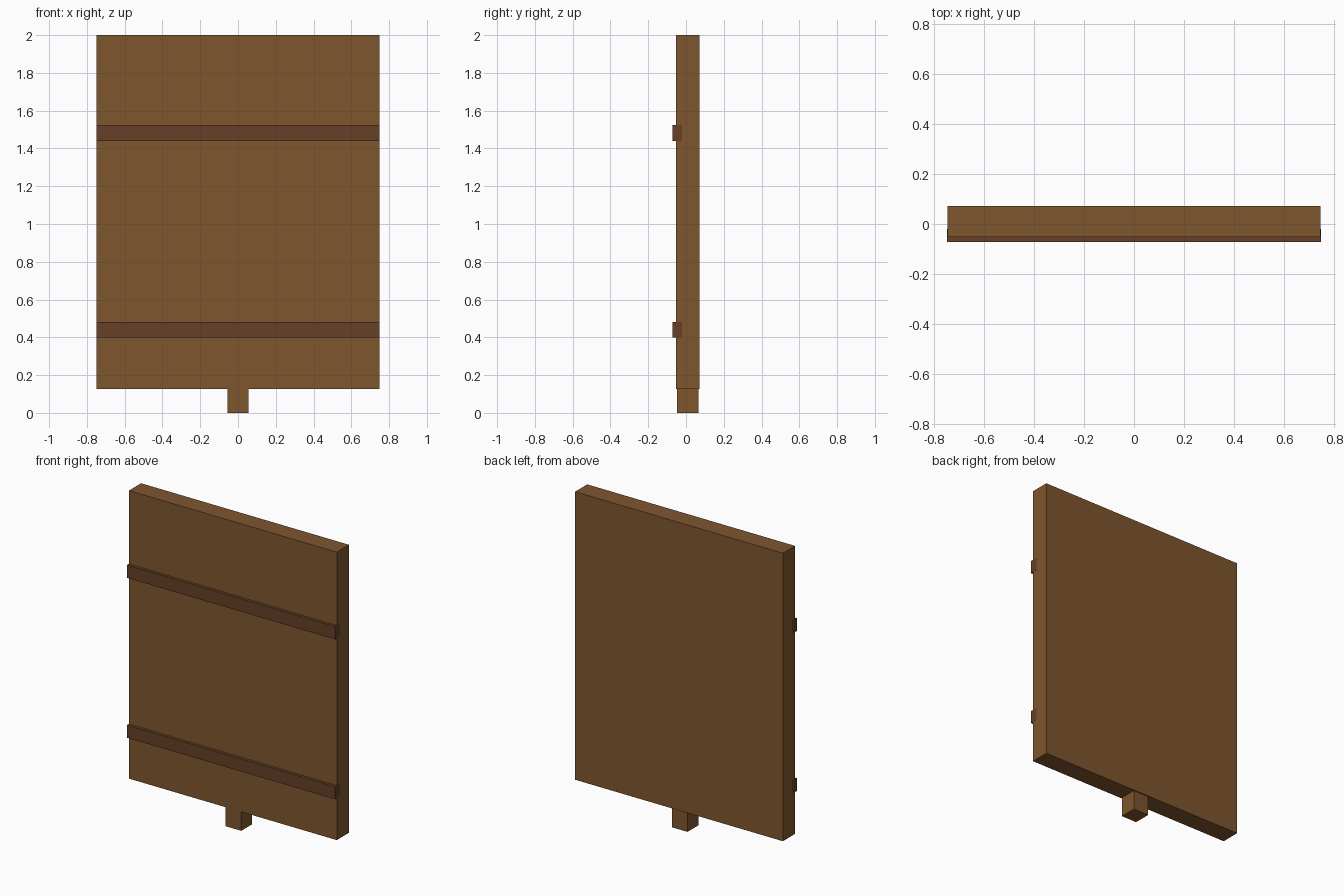
import bpy

if "Cube" in bpy.data.objects:
    bpy.data.objects.remove(bpy.data.objects["Cube"])


def make_material(name, color):
    mat = bpy.data.materials.new(name)
    mat.diffuse_color = (*color, 1.0)
    mat.use_nodes = True
    mat.node_tree.nodes["Principled BSDF"].inputs["Base Color"].default_value = mat.diffuse_color
    return mat


def box(name, x, y, z, mat):
    """Box from (min, max) ranges on each axis."""
    center = [(r[0] + r[1]) / 2 for r in (x, y, z)]
    bpy.ops.mesh.primitive_cube_add(size=1, location=center)
    obj = bpy.context.object
    obj.name = name
    obj.scale = [r[1] - r[0] for r in (x, y, z)]
    bpy.ops.object.transform_apply(location=False, rotation=False, scale=True)
    obj.data.materials.append(mat)
    return obj


wood = make_material("wood", (0.212, 0.093, 0.028))
dark_wood = make_material("dark_wood", (0.130, 0.051, 0.020))

# Main board
box("board", (-0.748, 0.748), (-0.053, 0.072), (0.127, 2.0), wood)

# Short foot post, set slightly into the underside of the board
box("foot_post", (-0.056, 0.056), (-0.047, 0.065), (0.0, 0.15), wood)

# Two horizontal battens let into the front face, a hair proud at the ends
for label, z in (("lower", (0.40, 0.482)), ("upper", (1.44, 1.523))):
    box(label + "_batten", (-0.749, 0.749), (-0.072, -0.02), z, dark_wood)
